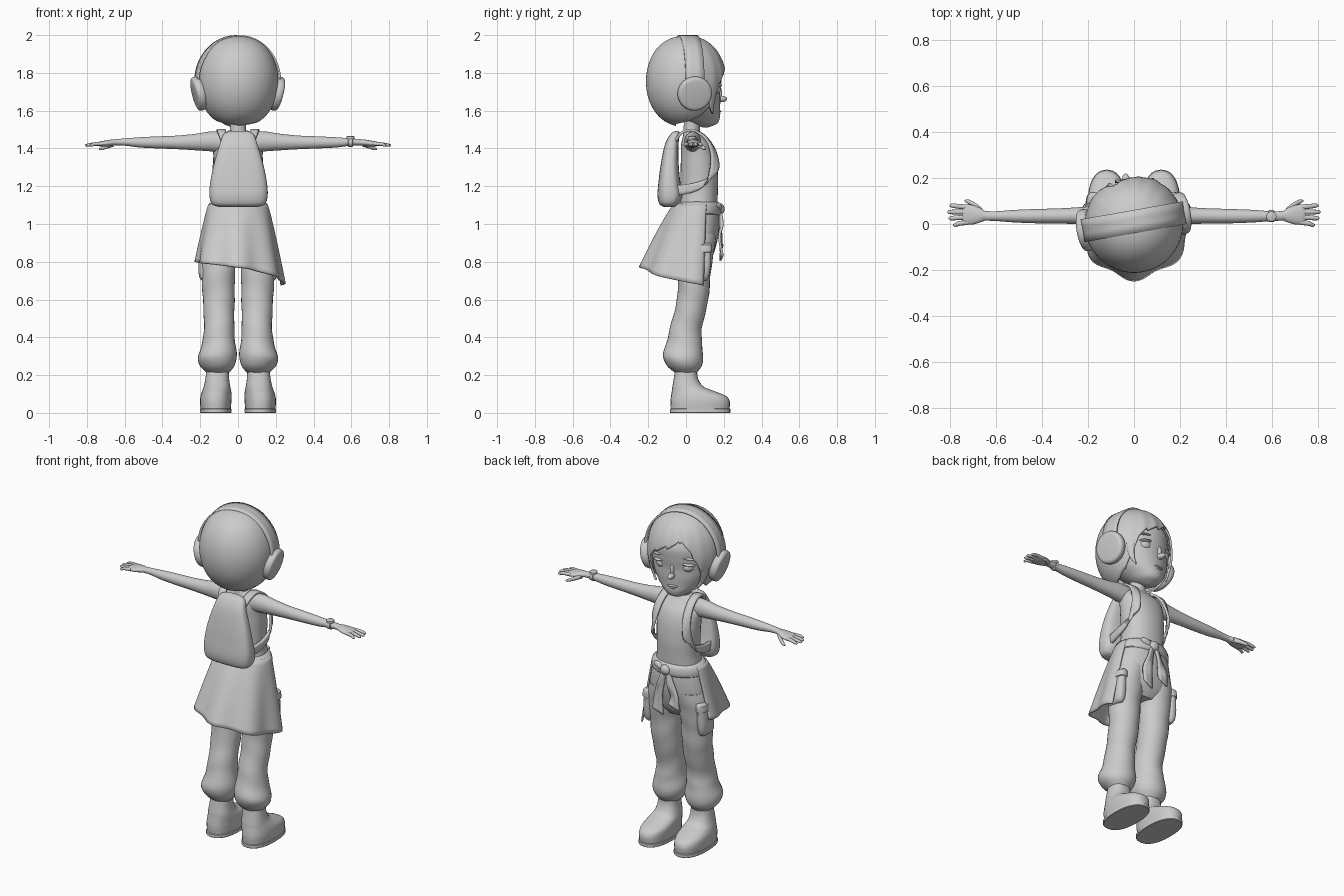
import bpy, math
from mathutils import Matrix, Vector

grey = bpy.data.materials.new("plain_grey")
grey.diffuse_color = (0.6, 0.6, 0.6, 1)
HEAD = Matrix.Rotation(math.radians(10), 4, 'Z')      # head turned a little


def lerp_table(table, x):
    for (a, p), (b, q) in zip(table, table[1:]):
        if x <= b:
            return p + (q - p) * (x - a) / (b - a)
    return table[-1][1]


def smooth_rows(rows, n=5):
    """Catmull-Rom interpolation of tuples."""
    if n < 2:
        return rows
    out = []
    for i in range(len(rows) - 1):
        a, b, c, d = (rows[max(0, min(len(rows) - 1, i + k))] for k in (-1, 0, 1, 2))
        for j in range(n):
            t = j / n
            out.append(tuple(0.5 * (2 * q + (r - p) * t + (2 * p - 5 * q + 4 * r - s) * t * t
                                    + (3 * q - p - 3 * r + s) * t ** 3)
                             for p, q, r, s in zip(a, b, c, d)))
    return out + [rows[-1]]


def make(name, verts, faces, mirror=False, xf=None, thick=0, angle=40):
    verts = [Vector(v) for v in verts]
    faces = [tuple(f) for f in faces]
    if xf:
        verts = [xf @ v for v in verts]
    if mirror:
        n = len(verts)
        verts += [Vector((-v.x, v.y, v.z)) for v in verts]
        faces += [tuple(i + n for i in reversed(f)) for f in faces]
    if name.startswith("head_"):
        verts = [HEAD @ v for v in verts]
    me = bpy.data.meshes.new(name)
    me.from_pydata(verts, [], faces)
    ob = bpy.data.objects.new(name, me)
    bpy.context.collection.objects.link(ob)
    me.materials.append(grey)
    bpy.ops.object.select_all(action='DESELECT')
    ob.select_set(True)
    bpy.context.view_layer.objects.active = ob
    bpy.ops.object.mode_set(mode='EDIT')
    bpy.ops.mesh.select_all(action='SELECT')
    bpy.ops.mesh.normals_make_consistent(inside=False)
    bpy.ops.object.mode_set(mode='OBJECT')
    if thick:
        m = ob.modifiers.new("thickness", 'SOLIDIFY')
        m.thickness, m.offset = thick, 0
    bpy.ops.object.shade_smooth_by_angle(angle=math.radians(angle))
    return ob


def grid_faces(rows, cols, wrap):
    return [(i * cols + j, i * cols + (j + 1) % cols, (i + 1) * cols + (j + 1) % cols, (i + 1) * cols + j)
            for i in range(rows - 1) for j in range(cols if wrap else cols - 1)]


def loft(name, rows, axis='z', seg=28, n=5, power=1, wave=0, **kw):
    """Rows: position along axis, two centre values, two radii."""
    rows = smooth_rows(rows, n)
    verts = []
    for t, cu, cv, ru, rv in rows:
        for k in range(seg):
            a = 2 * math.pi * k / seg
            c, s = math.cos(a), math.sin(a)
            w = 1 + wave * math.sin(t * 48 + 2.5 * math.sin(a + 0.6))
            u = cu + ru * w * math.copysign(abs(c) ** power, c)
            v = cv + rv * w * math.copysign(abs(s) ** power, s)
            verts.append((u, v, t) if axis == 'z' else (t, u, v))
    m = len(rows)
    faces = grid_faces(m, seg, True) + [range(seg), range((m - 1) * seg, m * seg)]
    return make(name, verts, faces, **kw)


def ball(name, loc, size, rot=0, **kw):
    """Ellipsoid, rolled about y."""
    rows = [(math.cos(math.pi * i / 12) * -1, 0, 0, max(0.001, math.sin(math.pi * i / 12)),
             max(0.001, math.sin(math.pi * i / 12))) for i in range(13)]
    xf = (Matrix.Translation(loc) @ Matrix.Rotation(math.radians(rot), 4, 'Y')
          @ Matrix.Diagonal((*size, 1)))
    return loft(name, rows, seg=20, n=1, xf=xf, **kw)


def ribbon(name, rows, thick, n=5, **kw):
    """Rows: centre point, then half width vector."""
    verts = []
    for r in smooth_rows(rows, n):
        p, w = Vector(r[:3]), Vector(r[3:])
        verts += [p - w, p - w * 0.3, p + w * 0.3, p + w]
    return make(name, verts, grid_faces(len(verts) // 4, 4, False), thick=thick, **kw)


# Face and facial features
loft("head_face", [(1.512, 0, .105, .015, .015), (1.53, 0, .095, .06, .07), (1.56, 0, .075, .095, .105),
                   (1.60, 0, .05, .135, .13), (1.65, 0, .03, .165, .152), (1.70, 0, .015, .18, .166),
                   (1.76, 0, .01, .185, .178), (1.83, 0, .005, .175, .182), (1.90, 0, 0, .14, .145),
                   (1.95, 0, 0, .08, .08)], seg=40)
ball("head_nose", (0, .188, 1.662), (.018, .034, .017))
ball("head_nose_bridge", (0, .178, 1.69), (.013, .016, .04))
ball("head_upper_lip", (0, .172, 1.597), (.034, .017, .007))
ball("head_lower_lip", (0, .168, 1.586), (.026, .018, .008))
ball("head_eye", (.075, .136, 1.712), (.04, .038, .03), mirror=True)
ball("head_eyelid", (.077, .14, 1.735), (.046, .04, .011), rot=8, mirror=True)
ball("head_eyebrow", (.078, .152, 1.772), (.045, .026, .007), rot=6, mirror=True)

# Hair shell: lower edge varies with the direction, fringe at the front
edge = [(-180, 168), (-95, 152), (-70, 140), (-55, 125), (-42, 92), (-28, 72), (-18, 60), (-8, 66),
        (10, 73), (28, 80), (42, 92), (55, 122), (70, 140), (95, 152), (180, 168)]
cols, steps = 120, 26
hair = []
for i in range(steps + 1):
    for j in range(cols):
        az = -180 + 360 * j / cols
        front = max(0, math.cos(math.radians(az)))
        lock = 6 * front * ((j % 7) / 7 - .5)
        phi = math.radians((lerp_table(edge, az) + lock) * max(i, .05) / steps)
        groove = 1 + .012 * front * math.sin(j * .9) * i / steps
        r = math.sin(phi) ** .86 * groove
        a = math.radians(az)
        hair.append((.207 * r * math.sin(a), .206 * r * math.cos(a), 1.755 + .235 * math.cos(phi)))
make("head_hair", hair, grid_faces(steps + 1, cols, True) + [range(cols)], thick=.012, angle=50)
ribbon("head_side_lock", [(.155, .12, 1.78, .012, -.02, 0), (.165, .115, 1.7, .012, -.018, 0),
                          (.15, .11, 1.63, .008, -.012, 0), (.125, .12, 1.585, .001, -.002, 0)],
       .012, mirror=True)

# Headphones
band = []
for i in range(25):
    a = math.radians(-4 + 188 * i / 24)
    band.append((.22 * math.cos(a), .01, 1.755 + .24 * math.sin(a), 0, .05, 0))
ribbon("head_headphone_band", band, .01, n=1)
tilt = Matrix.Translation((.212, .01, 1.69)) @ Matrix.Rotation(math.radians(14), 4, 'Y')
loft("head_ear_cup", [(-.03, 0, 0, .06, .06), (-.026, 0, 0, .082, .082), (-.012, 0, 0, .091, .091),
                      (.008, 0, 0, .091, .091), (.018, 0, 0, .084, .084), (.022, 0, 0, .07, .07)],
     axis='x', n=2, seg=32, xf=tilt, mirror=True)

# Neck and torso
loft("neck", [(1.44, 0, .03, .055, .05), (1.5, 0, .03, .043, .043), (1.58, 0, .035, .045, .045)])
loft("torso", [(1.05, 0, .06, .145, .105), (1.15, 0, .068, .125, .1), (1.25, 0, .07, .125, .1),
               (1.35, 0, .065, .13, .092), (1.42, 0, .052, .13, .078), (1.47, 0, .035, .095, .05),
               (1.495, 0, .03, .05, .04)], power=.9)

# Arms and hands
loft("arm", [(.08, .035, 1.435, .045, .055), (.15, .036, 1.437, .043, .052), (.22, .036, 1.434, .038, .044),
             (.32, .035, 1.432, .033, .036), (.42, .034, 1.432, .031, .032), (.52, .034, 1.432, .027, .027),
             (.60, .034, 1.434, .021, .019), (.66, .036, 1.432, .021, .016)], axis='x', mirror=True)
loft("palm", [(.64, .035, 1.432, .018, .015), (.67, .038, 1.43, .032, .017), (.70, .04, 1.426, .042, .016),
              (.73, .042, 1.424, .043, .013), (.745, .042, 1.423, .035, .008)], axis='x', mirror=True)
for name, y0, y1, tip in (("little", .008, -.004, .785), ("ring", .03, .025, .805),
                          ("middle", .052, .052, .81), ("index", .073, .08, .80)):
    loft(name + "_finger", [(.72, y0, 1.424, .011, .010), (.76, (y0 + y1) / 2, 1.423, .0105, .0095),
                            (tip - .01, y1, 1.417, .009, .008), (tip, y1, 1.416, .003, .003)],
         axis='x', seg=12, n=3, mirror=True)
loft("thumb", [(.66, .055, 1.422, .014, .013), (.69, .08, 1.412, .013, .012), (.72, .097, 1.4, .010, .009),
               (.735, .1, 1.396, .003, .003)], axis='x', seg=12, n=3, mirror=True)

# Wrist watch
loft("watch_strap", [(.583, .034, 1.433, .022, .021), (.586, .034, 1.433, .026, .025),
                     (.606, .034, 1.433, .026, .025), (.609, .034, 1.433, .022, .021)], axis='x', n=1)
loft("watch_case", [(1.45, .596, .032, .022, .022), (1.462, .596, .032, .022, .022),
                    (1.465, .596, .032, .018, .018)], n=1)

# Backpack and straps
loft("backpack", [(1.09, .003, -.09, .10, .025), (1.105, .003, -.09, .14, .05), (1.15, .003, -.085, .154, .066),
                  (1.22, .003, -.088, .15, .058), (1.32, .003, -.086, .13, .047), (1.42, .003, -.076, .1, .036),
                  (1.475, .003, -.058, .08, .025), (1.492, .003, -.05, .045, .01)], power=.65, seg=40)
ribbon("backpack_strap", [(.07, -.055, 1.44, .022, 0, 0), (.085, -.02, 1.485, .022, 0, 0),
                          (.09, .04, 1.495, .022, 0, 0), (.097, .105, 1.455, .022, 0, -.004),
                          (.105, .145, 1.38, .02, -.012, 0), (.117, .15, 1.29, .012, -.022, 0),
                          (.132, .11, 1.225, .004, -.012, -.02), (.136, .03, 1.19, 0, -.002, -.025),
                          (.125, -.07, 1.175, 0, 0, -.028)], .014, mirror=True)

# Trousers
loft("hips", [(.79, 0, .055, .08, .06), (.84, 0, .055, .16, .09), (.93, 0, .06, .178, .11),
              (1.02, 0, .062, .165, .115), (1.09, 0, .062, .148, .11)], power=.9)
loft("trouser_leg", [(.95, .09, .06, .088, .1), (.85, .1, .056, .098, .092), (.75, .105, .045, .09, .087),
                     (.6, .102, .035, .084, .083), (.45, .1, .0, .08, .085), (.37, .102, -.01, .088, .094),
                     (.3, .109, -.015, .102, .107), (.25, .109, -.01, .092, .092), (.215, .108, 0, .062, .06)],
     wave=.018, mirror=True)
loft("cargo_pocket", [(.70, .178, .065, .012, .04), (.72, .18, .065, .026, .056), (.78, .18, .07, .03, .06),
                      (.85, .178, .075, .025, .057), (.852, .178, .075, .032, .062), (.89, .176, .077, .029, .06),
                      (.9, .17, .077, .012, .05)], n=2, power=.7, mirror=True)

# Shoes
loft("shoe", [(.018, .118, .075, .08, .155), (.06, .118, .075, .083, .157), (.09, .116, .066, .082, .145),
              (.115, .113, .038, .077, .113), (.14, .111, .01, .07, .082), (.18, .11, .0, .063, .065),
              (.225, .108, 0, .059, .058)], power=.85, mirror=True)
loft("shoe_sole", [(0, .118, .075, .081, .158), (.003, .118, .075, .084, .161), (.02, .118, .075, .084, .161),
                   (.022, .118, .075, .08, .157)], n=1, power=.85, mirror=True)

# Jacket tied round the waist: skirt, belt, knot and hanging sleeves
hem = [(0, .80), (.3, .79), (.55, .765), (.8, .71), (1, .675)]
skirt, cols, steps = [], 56, 16
for i in range(steps + 1):
    t = i / steps
    for j in range(cols):
        u = j / (cols - 1)
        a = math.radians(160 + 222 * u)
        flare = t ** .85
        fold = .012 * t * math.sin(a * 7)
        rx = .152 + (.065 + .025 * u) * flare + fold
        ry = .12 + .115 * flare + fold
        x, y = rx * math.cos(a), .062 - .06 * flare + ry * math.sin(a)
        skirt.append((x, y, 1.105 + (lerp_table(hem, u) - 1.105) * t))
make("tied_jacket", skirt, grid_faces(steps + 1, cols, False), thick=.01)
loft("jacket_belt", [(1.045, 0, .063, .148, .11), (1.055, 0, .063, .165, .124), (1.085, 0, .063, .164, .125),
                     (1.11, 0, .063, .152, .118), (1.118, 0, .063, .13, .1)], n=2)
ball("jacket_knot", (.01, .182, 1.08), (.032, .022, .03))
ball("jacket_knot_loop", (.05, .172, 1.09), (.045, .018, .02), rot=-20)
for name, x0, x1, z1 in (("left", -.005, -.05, .87), ("right", .02, .055, .82)):
    ribbon(name + "_hanging_sleeve", [(x0, .18, 1.075, .012, 0, 0), ((x0 + x1) / 2, .186, 1.0, .02, .008, 0),
                                      (x1, .182, .93, .027, -.006, 0), (x1, .188, z1, .032, .006, .015)], .012)
